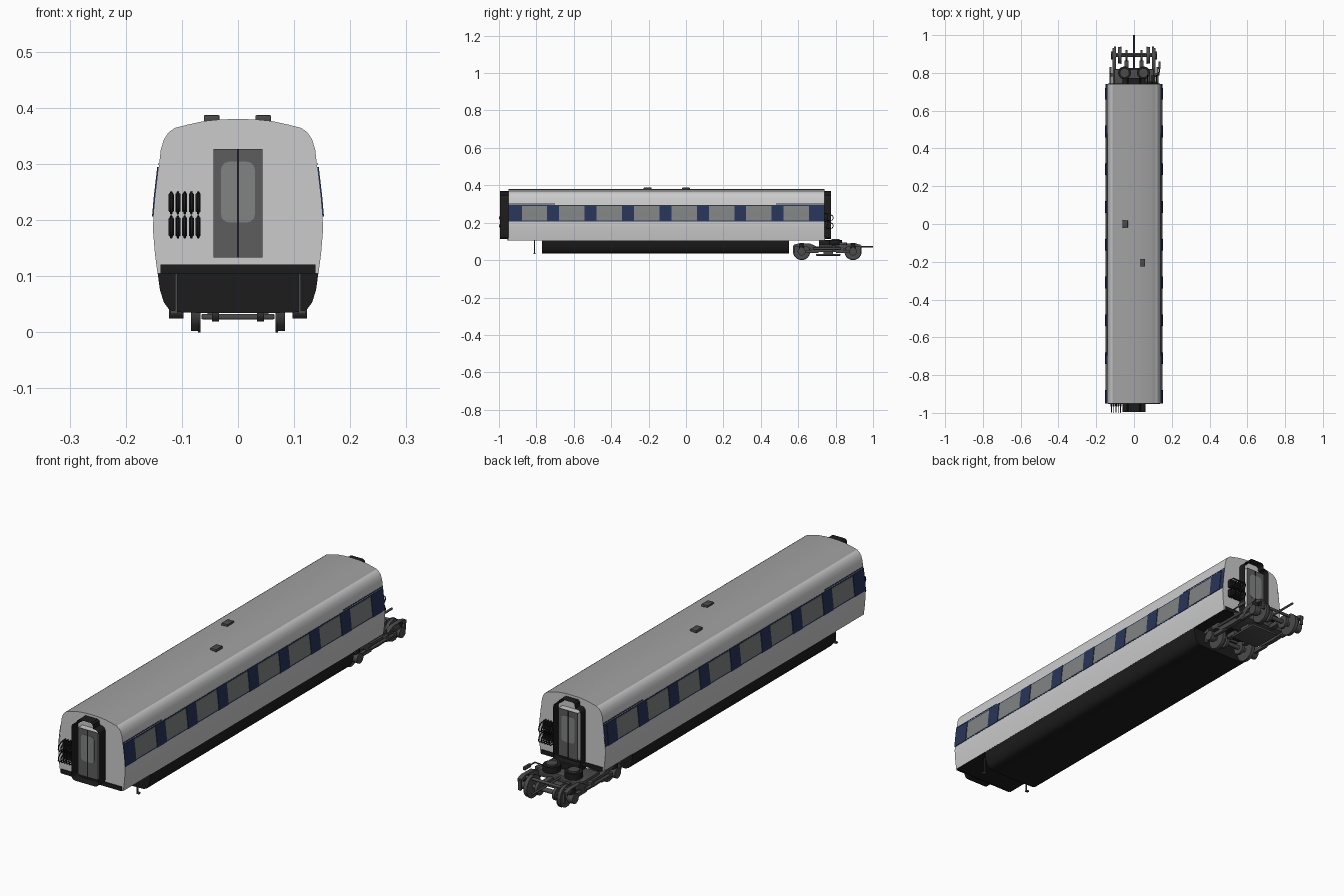
import bpy, bmesh, math
from mathutils import Vector

if "Cube" in bpy.data.objects:
    bpy.data.objects.remove(bpy.data.objects["Cube"])


def mat(name, r, g, b):
    m = bpy.data.materials.new(name)
    m.diffuse_color = (r, g, b, 1)
    m.use_nodes = True
    m.node_tree.nodes["Principled BSDF"].inputs["Base Color"].default_value = m.diffuse_color
    return m


SILVER = mat("silver", .68, .68, .69)
ROOF = mat("roof_grey", .36, .36, .36)
NAVY = mat("navy", .02, .035, .10)
GLASS = mat("window_grey", .22, .23, .23)
DOOR = mat("door_grey", .11, .11, .11)
BLACK = mat("black", .012, .012, .012)
STEEL = mat("dark_steel", .07, .07, .07)


def finish(name, bm, m, smooth=True):
    me = bpy.data.meshes.new(name)
    bm.to_mesh(me)
    bm.free()
    ob = bpy.data.objects.new(name, me)
    bpy.context.collection.objects.link(ob)
    me.materials.append(m)
    if smooth:
        bpy.context.view_layer.objects.active = ob
        bpy.ops.object.select_all(action='DESELECT')
        ob.select_set(True)
        bpy.ops.object.shade_smooth_by_angle(angle=math.radians(35))
    return ob


def prism(name, pts, a, b, m, axis='y', caps=True):
    """Extrude a closed outline: (x,z) along y, or (y,z) along x."""
    bm = bmesh.new()
    put = (lambda p, t: (p[0], t, p[1])) if axis == 'y' else (lambda p, t: (t, p[0], p[1]))
    A = [bm.verts.new(put(p, a)) for p in pts]
    B = [bm.verts.new(put(p, b)) for p in pts]
    n = len(pts)
    for i in range(n):
        bm.faces.new((A[i], A[(i + 1) % n], B[(i + 1) % n], B[i]))
    if caps:
        bm.faces.new(A)
        bm.faces.new(B[::-1])
    bmesh.ops.recalc_face_normals(bm, faces=bm.faces)
    return finish(name, bm, m)


def box(name, c, s, m, bevel=0):
    bm = bmesh.new()
    bmesh.ops.create_cube(bm, size=1)
    for v in bm.verts:
        v.co = Vector([v.co[i] * s[i] + c[i] for i in range(3)])
    if bevel:
        bmesh.ops.bevel(bm, geom=bm.edges[:], offset=bevel, segments=2, profile=.5, affect='EDGES')
    return finish(name, bm, m)


def rrect(x, z0, z1, r, n=5):
    pts = []
    for cx, cz, a0 in ((x - r, z1 - r, 0), (-x + r, z1 - r, 90), (-x + r, z0 + r, 180), (x - r, z0 + r, 270)):
        for k in range(n + 1):
            a = math.radians(a0 + 90 * k / n)
            pts.append((cx + r * math.cos(a), cz + r * math.sin(a)))
    return pts


def disc(name, c, r, w, m, axis='x', n=28):
    if axis == 'z':
        bm = bmesh.new()
        bmesh.ops.create_cone(bm, cap_ends=True, segments=n, radius1=r, radius2=r, depth=w)
        bmesh.ops.translate(bm, vec=c, verts=bm.verts)
        return finish(name, bm, m)
    ring = [(c[1] + r * math.cos(math.tau * k / n), c[2] + r * math.sin(math.tau * k / n)) for k in range(n)]
    return prism(name, ring, c[0] - w / 2, c[0] + w / 2, m, 'x')


def tube(name, pts, r, m):
    cu = bpy.data.curves.new(name, 'CURVE')
    cu.dimensions = '3D'
    cu.bevel_depth, cu.bevel_resolution, cu.use_fill_caps = r, 2, True
    s = cu.splines.new('POLY')
    s.points.add(len(pts) - 1)
    for p, q in zip(s.points, pts):
        p.co = (*q, 1)
    ob = bpy.data.objects.new(name, cu)
    bpy.context.collection.objects.link(ob)
    cu.materials.append(m)


def mirrored(half):
    return half + [(-x, z) for x, z in reversed(half) if x > 1e-6]


Y0, Y1 = -.95, .74

# Body shell: bulging sides and rounded roof shoulders
half = [(0, .380), (.03, .3795), (.06, .3765), (.09, .370), (.113, .364), (.124, .356), (.132, .344),
        (.1375, .326), (.1475, .24), (.1505, .205), (.1515, .19), (.151, .175), (.148, .14), (.1435, .105)]
body = prism("body_shell", mirrored(half), Y0, Y1, SILVER)
body.data.materials.append(ROOF)
body.data.materials.append(BLACK)
for f in body.data.polygons:
    if f.center.z > .365 and abs(f.normal.y) < .5:
        f.material_index = 1
    elif f.normal.z < -.9:
        f.material_index = 2

# Roof vents
for x, y in ((-.047, 0), (.045, -.205)):
    box("roof_vent", (x, y, .381), (.028, .042, .012), STEEL, .002)

# Underframe with curved skirts
skirt = [(.1435, .107), (.139, .075), (.132, .053), (.123, .041), (.110, .036), (.05, .034)]
prism("underframe", mirrored(skirt), -.77, .55, BLACK)


# Window band, panes and pillars follow the leaning side wall
def side_x(z):
    return .1375 + (.326 - z) / .086 * .010 if z > .24 else .1475 + (.24 - z) / .035 * .003


def side_panel(name, y0, y1, z0, z1, off, m):
    zs = [z1, .24, z0] if z0 < .24 < z1 else [z1, z0]
    pts = [(side_x(z) + off, z) for z in zs] + [(side_x(z) - .003, z) for z in reversed(zs)]
    for s in (1, -1):
        prism(name, [(s * x, z) for x, z in pts], y0, y1, m)


side_panel("window_band", Y0, Y1, .206, .295, .0006, NAVY)
for i in range(8):
    c = -.81 + .2 * i
    side_panel("window", c - .068, c + .068, .211, .290, .0014, GLASS)
    side_panel("pillar", c + .069, min(c + .131, Y1), .206, .295, .0028, NAVY)
side_panel("end_pillar", Y0, -.879, .206, .295, .0028, NAVY)
for a, b in ((Y0, -.70), (.48, Y1)):
    side_panel("door_rail", a, b, .298, .302, .001, NAVY)

# Ends: doors, gangway sleeves, jumper cables
gang = rrect(.062, .114, .348, .018)
top = [(.037, .348), (.035, .364), (.028, .370), (-.028, .370), (-.035, .364), (-.037, .348)]
sleeve = gang[:6] + top + gang[6:]
for ye, d, depth in ((Y0, -1, .044), (Y1, 1, .034)):
    at = lambda t: ye + d * t
    prism("gangway_sleeve", sleeve, at(0), at(depth), BLACK, caps=False)
    prism("door_jamb", rrect(.044, .133, .327, .001, 1), at(-.005), at(.024), SILVER)
    prism("end_door", rrect(.0438, .1332, .3268, .001, 1), at(.023), at(.026), DOOR)
    prism("door_window", rrect(.030, .196, .304, .014), at(.025), at(.027), GLASS)
    box("door_split", (0, at(.026), .23), (.003, .004, .194), BLACK)
    box("headstock", (0, at(.001), .1125), (.276, .006, .017), BLACK)
    for k in range(5):
        x = d * (.071 + .012 * k)
        for z in (.188, .231):
            box("cable_socket", (x, at(.008), z), (.009, .016, .034), BLACK, .002)
            tube("jumper_cable", [(x, at(0), z + .018), (x, at(.03), z + .016), (x, at(.045), z + .004),
                                  (x, at(.0475), z - .008), (x, at(.04), z - .018), (x, at(.012), z - .019)],
                 .0022, BLACK)

# Lifting hooks under the front end
for s in (1, -1):
    box("hook_bar", (s * .11, -.81, .07), (.004, .006, .072), STEEL)
    box("hook_foot", (s * .114, -.81, .036), (.012, .01, .006), STEEL)

# Rear bogie: wheelsets
YC, AX = .755, (.618, .893)
for y in AX:
    disc("axle", (0, y, .046), .009, .22, STEEL, n=16)
    for s in (1, -1):
        disc("wheel", (s * .077, y, .046), .044, .013, STEEL)
        disc("wheel_flange", (s * .069, y, .046), .046, .004, STEEL)
        disc("brake_disc", (s * .04, y, .046), .027, .012, STEEL)
        disc("axle_box", (s * .110, y, .046), .021, .026, STEEL, n=20)
        box("axle_arm", (s * .106, y + (.05 if y < YC else -.05), .046), (.014, .08, .018), STEEL, .003)
        disc("primary_spring", (s * .106, y, .070), .014, .03, BLACK, 'z', 16)

# Bogie side frames, dropped in the middle
frame_r = [(0, .072), (.055, .072), (.09, .088), (.15, .090), (.178, .082), (.178, .070), (.15, .074),
           (.10, .068), (.07, .045), (0, .042)]
frame = [(YC + y, z) for y, z in frame_r] + [(YC - y, z) for y, z in reversed(frame_r) if y > 0]
for s in (1, -1):
    prism("bogie_side_frame", frame, s * .096, s * .114, STEEL, 'x')
    disc("air_spring", (s * .05, .80, .094), .034, .026, BLACK, 'z')
    disc("air_spring_cap", (s * .05, .80, .109), .022, .008, STEEL, 'z')
    tube("side_damper", [(s * .124, .68, .062), (s * .124, .83, .062)], .006, STEEL)
    box("damper_bracket", (s * .118, .79, .066), (.02, .02, .022), STEEL, .002)
    for y in (.575, .935):
        box("rail_guard", (s * .10, y, .058), (.012, .008, .04), STEEL)
    for y in (.67, .84):
        box("brake_caliper", (s * .04, y, .055), (.022, .05, .02), STEEL, .003)

# Bogie cross members, under plate and drawbar
box("bolster", (0, .765, .068), (.21, .11, .03), STEEL, .004)
box("center_pivot", (0, .74, .092), (.09, .06, .03), BLACK, .004)
box("under_plate", (0, .76, .028), (.13, .13, .010), STEEL, .002)
for x in (-.05, .05):
    box("plate_hanger", (x, .76, .045), (.008, .05, .035), STEEL)
for y in (.60, .90):
    tube("end_beam", [(-.1, y, .080), (.1, y, .080)], .006, STEEL)
tube("drawbar", [(0, .82, .072), (0, 1.0, .072)], .0045, STEEL)

# Side sensor arm
tube("sensor_arm", [(.11, .78, .08), (.133, .79, .088), (.135, .83, .088)], .003, STEEL)
box("sensor_box", (.135, .84, .088), (.01, .04, .014), STEEL, .002)
